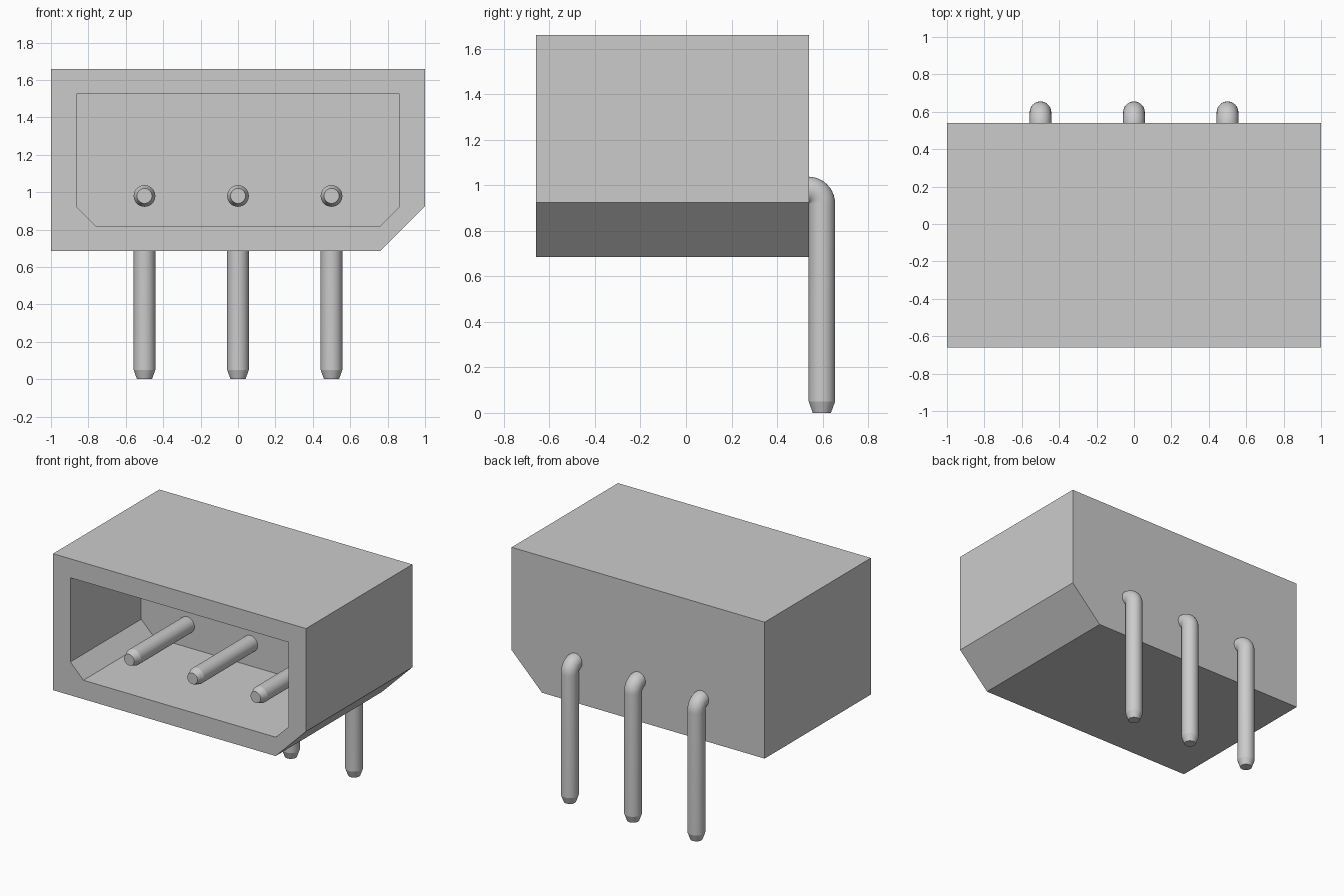
import bpy, bmesh
from math import sin, cos, pi, radians

cube = bpy.data.objects.get("Cube")
if cube:
    bpy.data.objects.remove(cube, do_unlink=True)

grey = bpy.data.materials.new("light_grey")
grey.use_nodes = True
grey.diffuse_color = (0.6, 0.6, 0.6, 1)
grey.node_tree.nodes["Principled BSDF"].inputs["Base Color"].default_value = (0.6, 0.6, 0.6, 1)


def finish(name, bm):
    bmesh.ops.recalc_face_normals(bm, faces=bm.faces)
    mesh = bpy.data.meshes.new(name)
    bm.to_mesh(mesh)
    bm.free()
    mesh.materials.append(grey)
    obj = bpy.data.objects.new(name, mesh)
    bpy.context.collection.objects.link(obj)
    return obj


def activate(obj):
    bpy.ops.object.select_all(action='DESELECT')
    obj.select_set(True)
    bpy.context.view_layer.objects.active = obj


def prism(name, profile, y0, y1):
    """Extrude an (x, z) outline from y0 to y1."""
    bm = bmesh.new()
    face = bm.faces.new([bm.verts.new((x, y0, z)) for x, z in profile])
    new = bmesh.ops.extrude_face_region(bm, geom=[face])["geom"]
    verts = [g for g in new if isinstance(g, bmesh.types.BMVert)]
    bmesh.ops.translate(bm, verts=verts, vec=(0, y1 - y0, 0))
    return finish(name, bm)


# Housing: block with one cut lower corner
housing = prism("housing", [(-1, 0.685), (0.76, 0.685), (1, 0.925), (1, 1.66), (-1, 1.66)], -0.66, 0.54)

# Socket cavity, open at the front
half = [(0.76, 0.82), (0.863, 0.923), (0.863, 1.525)]
cavity = prism("cavity_cutter", half + [(-x, z) for x, z in reversed(half)], -0.8, 0.14)
cavity.hide_render = True
cut = housing.modifiers.new("cavity", 'BOOLEAN')
cut.operation = 'DIFFERENCE'
cut.solver = 'EXACT'
cut.object = cavity
activate(housing)
bpy.ops.object.modifier_apply(modifier=cut.name)
bpy.data.objects.remove(cavity, do_unlink=True)

# Bent pins: a round section swept back, then down, with tapered ends
SIDES, STEPS = 32, 10
R, TIP, PIN_Z, PIN_Y, BEND = 0.058, 0.04, 0.98, 0.597, 0.06


def pin(name, x):
    path = [(-0.515, PIN_Z, 0, TIP), (-0.465, PIN_Z, 0, R)]
    for i in range(STEPS + 1):
        a = i / STEPS * pi / 2
        path.append((PIN_Y - BEND + BEND * sin(a), PIN_Z - BEND + BEND * cos(a), a, R))
    path += [(PIN_Y, 0.05, pi / 2, R), (PIN_Y, 0, pi / 2, TIP)]
    bm = bmesh.new()
    rings = []
    for y, z, a, r in path:
        ring = []
        for k in range(SIDES):
            t = 2 * pi * k / SIDES
            ring.append(bm.verts.new((x + r * cos(t), y + r * sin(t) * sin(a), z + r * sin(t) * cos(a))))
        rings.append(ring)
    for low, high in zip(rings, rings[1:]):
        for k in range(SIDES):
            j = (k + 1) % SIDES
            bm.faces.new((low[k], low[j], high[j], high[k]))
    bm.faces.new(rings[0])
    bm.faces.new(rings[-1])
    activate(finish(name, bm))
    bpy.ops.object.shade_smooth_by_angle(angle=radians(15))


for name, x in (("right_pin", -0.5), ("middle_pin", 0), ("left_pin", 0.5)):
    pin(name, x)
